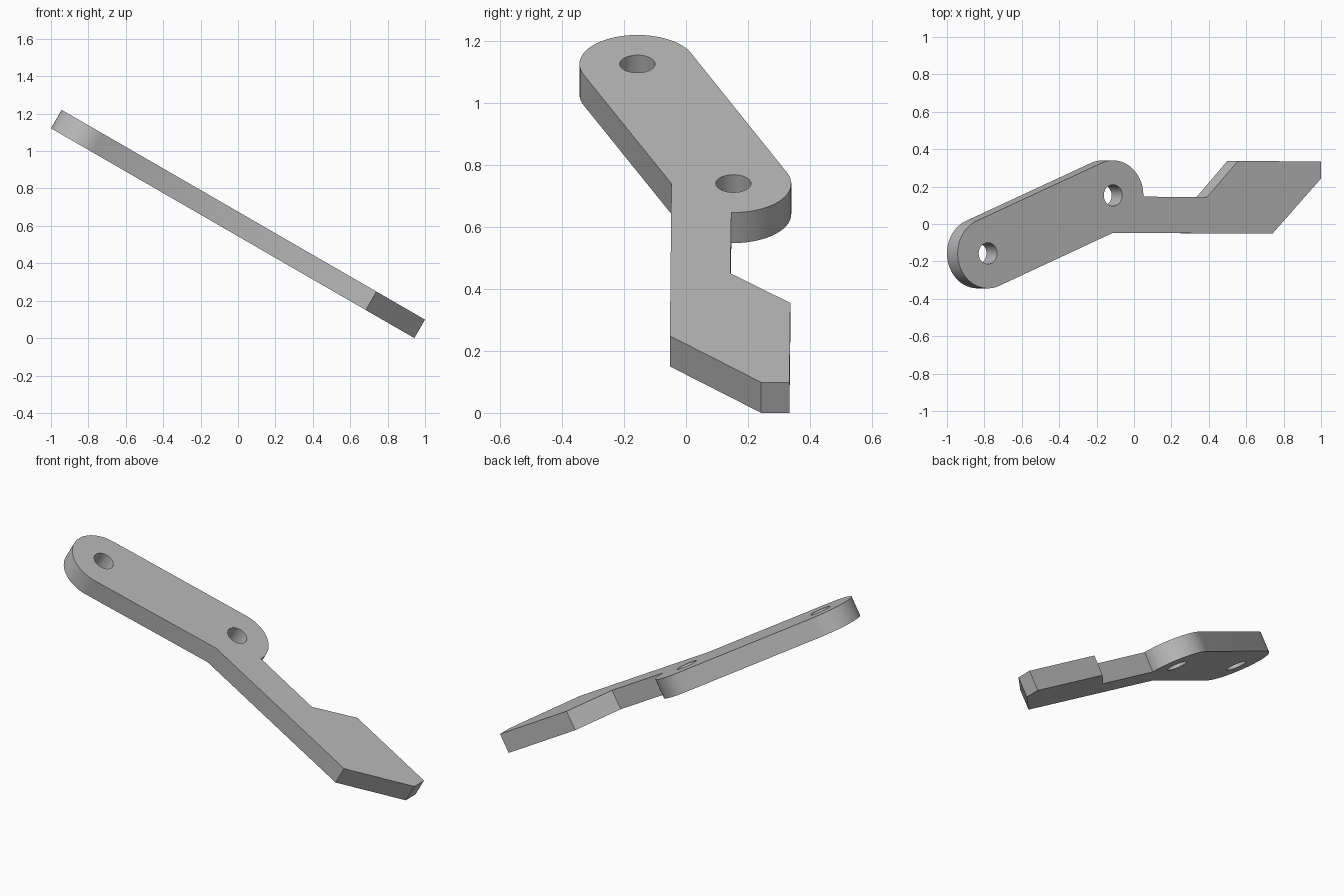
import bpy, bmesh
from math import radians, cos, sin, atan2, degrees
from mathutils import Matrix, Vector

if "Cube" in bpy.data.objects:
    bpy.data.objects.remove(bpy.data.objects["Cube"], do_unlink=True)

TILT = radians(30)
THICK = 0.114
END_R, HOLE_R = 0.187, 0.057
C = cos(TILT)

# Hole centres in the plane of the plate
upper_hole = Vector((-0.781 / C, -0.157))
lower_hole = Vector((-0.112 / C, 0.153))


def arc(centre, radius, start, end, steps):
    """Points along an arc, angles in degrees."""
    angles = [radians(start + (end - start) * i / steps) for i in range(steps + 1)]
    return [(centre.x + radius * cos(a), centre.y + radius * sin(a)) for a in angles]


def add_loop(curve, points):
    spline = curve.splines.new('POLY')
    spline.points.add(len(points) - 1)
    for p, (x, y) in zip(spline.points, points):
        p.co = (x, y, 0, 1)
    spline.use_cyclic_u = True


# Outline: rounded link, then bent arm with a slanted blade
axis = lower_hole - upper_hole
side = degrees(atan2(axis.y, axis.x)) + 90
arm = [(-0.112, -0.047), (0.74, -0.052), (1.0, 0.243), (1.0, 0.334),
       (0.556, 0.337), (0.39, 0.143)]
outline = arc(upper_hole, END_R, side, side + 180, 40)
outline += [(x / C, y) for x, y in arm]
outline += arc(lower_hole, END_R, -2, side, 28)

curve = bpy.data.curves.new("lever_profile", 'CURVE')
curve.dimensions = '2D'
curve.fill_mode = 'BOTH'
curve.extrude = THICK / 2
add_loop(curve, outline)
for hole in (upper_hole, lower_hole):
    add_loop(curve, arc(hole, HOLE_R, 0, 352.5, 47))

lever = bpy.data.objects.new("lever_plate", curve)
bpy.context.collection.objects.link(lever)
bpy.ops.object.select_all(action='DESELECT')
lever.select_set(True)
bpy.context.view_layer.objects.active = lever
bpy.ops.object.convert(target='MESH')
lever = bpy.context.object
lever.name = lever.data.name = "lever_plate"

# Weld the caps to the walls and tilt the plate
bm = bmesh.new()
bm.from_mesh(lever.data)
bmesh.ops.remove_doubles(bm, verts=bm.verts, dist=0.0005)
bmesh.ops.recalc_face_normals(bm, faces=bm.faces)
tilt = Matrix.Rotation(TILT, 4, 'Y')
top_centre = Vector((0, 0, 0.676))
move = Matrix.Translation(top_centre) @ tilt @ Matrix.Translation((0, 0, -THICK / 2))
bm.transform(move)
bm.to_mesh(lever.data)
bm.free()

# Plain grey metal
grey = bpy.data.materials.new("plain_grey")
grey.use_nodes = True
colour = (0.5, 0.5, 0.5, 1)
grey.diffuse_color = colour
grey.node_tree.nodes["Principled BSDF"].inputs["Base Color"].default_value = colour
lever.data.materials.clear()
lever.data.materials.append(grey)

bpy.ops.object.shade_smooth_by_angle(angle=radians(30))
